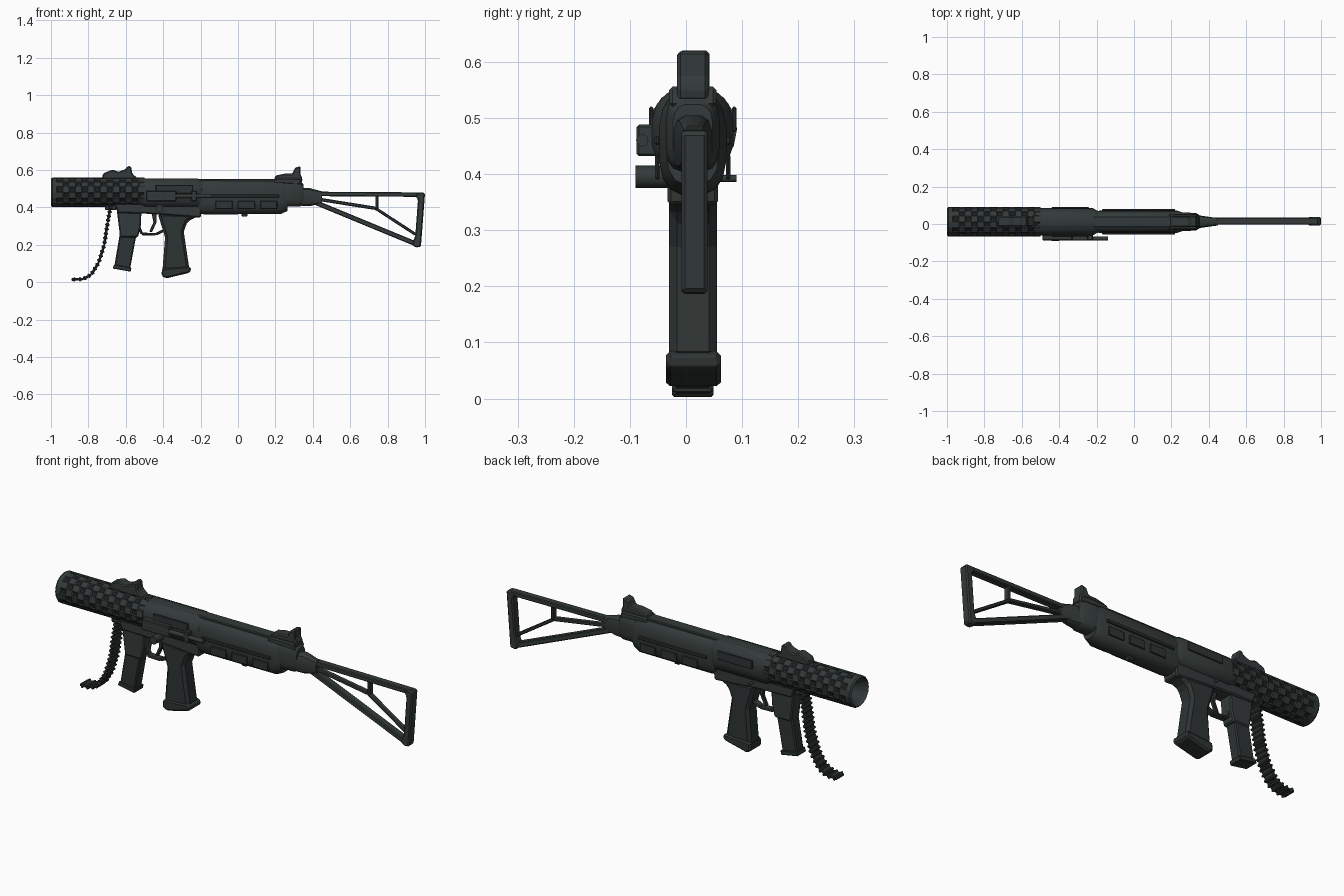
import bpy, bmesh, math
from mathutils import Vector

cube = bpy.data.objects.get("Cube")
if cube:
    bpy.data.objects.remove(cube, do_unlink=True)

MID = 0.012  # y of the long axis


def material(name, colour):
    m = bpy.data.materials.new(name)
    m.use_nodes = True
    m.diffuse_color = (*colour, 1)
    m.node_tree.nodes["Principled BSDF"].inputs["Base Color"].default_value = (*colour, 1)
    return m


gunmetal = material("gunmetal", (0.033, 0.042, 0.041))
polymer = material("dark polymer", (0.027, 0.034, 0.033))
shadow = material("recess black", (0.012, 0.015, 0.015))


def finish(name, bm, mats, bevel=0, smooth=False):
    bmesh.ops.recalc_face_normals(bm, faces=bm.faces)
    mesh = bpy.data.meshes.new(name)
    bm.to_mesh(mesh)
    bm.free()
    ob = bpy.data.objects.new(name, mesh)
    bpy.context.collection.objects.link(ob)
    for m in mats:
        mesh.materials.append(m)
    if bevel:
        mod = ob.modifiers.new("soft edges", "BEVEL")
        mod.width, mod.segments = bevel, 1
    if smooth:
        bpy.ops.object.select_all(action="DESELECT")
        ob.select_set(True)
        bpy.context.view_layer.objects.active = ob
        bpy.ops.object.shade_smooth_by_angle(angle=math.radians(35))
    return ob


def prism(name, pts, y0, y1, mat=gunmetal, bevel=0.006):
    """Side profile in x and z, extruded across y."""
    bm = bmesh.new()
    face = bm.faces.new([bm.verts.new((x, y0, z)) for x, z in pts])
    out = bmesh.ops.extrude_face_region(bm, geom=[face])["geom"]
    bmesh.ops.translate(bm, vec=(0, y1 - y0, 0),
                        verts=[v for v in out if isinstance(v, bmesh.types.BMVert)])
    return finish(name, bm, [mat], bevel)


def box(name, x0, x1, y0, y1, z0, z1, mat=gunmetal, bevel=0.004):
    return prism(name, [(x0, z0), (x1, z0), (x1, z1), (x0, z1)], y0, y1, mat, bevel)


def bar(name, a, b, thick, y0, y1, mat=gunmetal):
    """Flat bar between two side-view points."""
    a, b = Vector(a), Vector(b)
    d = (b - a).normalized() * thick / 2
    n = Vector((-d.y, d.x))
    return prism(name, [a - n, b - n, b + n, a + n], y0, y1, mat, 0.004)


def loft(name, sections, sides=16, mat=gunmetal, power=1, smooth=True):
    """Rings along x, each (x, centre z, half width, half height)."""
    bm = bmesh.new()
    rings = []
    for x, zc, ry, rz in sections:
        ring = []
        for i in range(sides):
            t = math.tau * (i + 0.5) / sides
            c, s = math.cos(t), math.sin(t)
            ring.append(bm.verts.new((x, MID + ry * math.copysign(abs(c) ** power, c),
                                      zc + rz * math.copysign(abs(s) ** power, s))))
        rings.append(ring)
    for a, b in zip(rings, rings[1:]):
        for i in range(sides):
            j = (i + 1) % sides
            bm.faces.new((a[i], a[j], b[j], b[i]))
    bm.faces.new(rings[0])
    bm.faces.new(rings[-1])
    return finish(name, bm, [mat], 0, smooth)


def rod(name, a, b, radius, mat=gunmetal, sides=12):
    a, b = Vector(a), Vector(b)
    bm = bmesh.new()
    bmesh.ops.create_cone(bm, cap_ends=True, segments=sides, radius1=radius,
                          radius2=radius, depth=(b - a).length)
    turn = (b - a).to_track_quat("Z", "Y").to_matrix()
    bmesh.ops.rotate(bm, matrix=turn, verts=bm.verts)
    bmesh.ops.translate(bm, vec=(a + b) / 2, verts=bm.verts)
    return finish(name, bm, [mat], 0, True)


# Perforated shroud with an open muzzle
def shroud():
    bm = bmesh.new()
    sides, steps, radius = 16, 14, 0.079
    def ring(x, r):
        return [bm.verts.new((x, MID + r * math.cos(math.tau * i / sides),
                              0.48 + r * math.sin(math.tau * i / sides))) for i in range(sides)]
    rings = [ring(-0.94, 0.03), ring(-0.985, 0.066), ring(-1, 0.072), ring(-0.992, radius)]
    rings += [ring(-0.97 + 0.47 * k / steps, radius) for k in range(steps + 1)]
    vents = []
    for k, (a, b) in enumerate(zip(rings, rings[1:])):
        for i in range(sides):
            j = (i + 1) % sides
            f = bm.faces.new((a[i], a[j], b[j], b[i]))
            if k > 3 and (i + k) % 2:
                vents.append(f)
    bore = bm.faces.new(rings[0])
    bore.material_index = 1
    bm.faces.new(rings[-1])
    bmesh.ops.recalc_face_normals(bm, faces=bm.faces)
    bmesh.ops.inset_individual(bm, faces=vents, thickness=0.008, depth=-0.004)
    for f in vents:
        f.material_index = 1
    finish("barrel_shroud", bm, [gunmetal, shadow])


shroud()

# Receiver, handguard and rear block
loft("front_receiver", [(-0.53, 0.48, 0.07, 0.07), (-0.5, 0.475, 0.074, 0.08),
                        (-0.22, 0.475, 0.074, 0.08), (-0.19, 0.47, 0.056, 0.08)], power=0.8)
loft("rear_receiver", [(-0.21, 0.455, 0.056, 0.088), (-0.18, 0.455, 0.061, 0.094),
                       (0.23, 0.455, 0.061, 0.092), (0.265, 0.46, 0.048, 0.08)], power=0.7)
loft("end_collar", [(0.25, 0.473, 0.05, 0.07), (0.33, 0.473, 0.048, 0.07),
                    (0.35, 0.47, 0.036, 0.055)], power=0.6)
box("top_rail", -0.5, 0.26, MID - 0.03, MID + 0.03, 0.53, 0.552)
prism("lower_receiver", [(-0.66, 0.42), (-0.64, 0.37), (-0.46, 0.365), (-0.2, 0.345),
                         (-0.19, 0.42)], MID - 0.045, MID + 0.045)
for side in (-1, 1):
    y = MID + side * 0.063
    box("side_rib", -0.17, 0.22, y - 0.005, y + 0.005, 0.452, 0.468, polymer, 0.003)
    for x in (-0.12, 0.0, 0.12):
        box("side_panel", x, x + 0.09, y - 0.004, y + 0.004, 0.39, 0.435, polymer, 0.003)
    box("ejection_panel", -0.44, -0.24, MID + side * 0.074 - 0.004,
        MID + side * 0.074 + 0.004, 0.475, 0.52, polymer, 0.003)
box("bottom_lug", 0.02, 0.05, MID - 0.015, MID + 0.015, 0.35, 0.37)

# Sights
prism("front_sight", [(-0.73, 0.55), (-0.72, 0.582), (-0.67, 0.602), (-0.64, 0.59),
                      (-0.6, 0.605), (-0.592, 0.62), (-0.572, 0.62), (-0.565, 0.58),
                      (-0.53, 0.55)], MID - 0.025, MID + 0.03)
prism("rear_sight", [(0.19, 0.54), (0.2, 0.57), (0.25, 0.58), (0.29, 0.58), (0.305, 0.612),
                     (0.335, 0.62), (0.335, 0.575), (0.345, 0.555), (0.34, 0.53)],
      MID - 0.028, MID + 0.028)
prism("sight_base", [(0.18, 0.53), (0.2, 0.556), (0.33, 0.556), (0.345, 0.52)],
      MID - 0.042, MID + 0.042)

# Grip with flared foot
prism("grip", [(-0.43, 0.37), (-0.39, 0.24), (-0.405, 0.05), (-0.26, 0.07), (-0.29, 0.27),
               (-0.27, 0.325), (-0.2, 0.36)], MID - 0.042, MID + 0.043, polymer, 0.014)
prism("grip_foot", [(-0.405, 0.075), (-0.41, 0.035), (-0.385, 0.02), (-0.26, 0.05),
                    (-0.248, 0.065), (-0.26, 0.085)], MID - 0.048, MID + 0.05, polymer, 0.008)

# Magazine and its well
prism("magazine_well", [(-0.65, 0.4), (-0.63, 0.24), (-0.535, 0.24), (-0.52, 0.3),
                        (-0.515, 0.4)], MID - 0.036, MID + 0.036)
prism("magazine", [(-0.63, 0.27), (-0.662, 0.082), (-0.578, 0.066), (-0.54, 0.27)],
      MID - 0.03, MID + 0.03, polymer)
prism("magazine_foot", [(-0.662, 0.095), (-0.67, 0.073), (-0.574, 0.056), (-0.57, 0.078)],
      MID - 0.036, MID + 0.036, polymer, 0.003)

# Trigger and guard
guard = [(-0.53, 0.3), (-0.515, 0.258), (-0.44, 0.256), (-0.4, 0.275)]
for a, b in zip(guard, guard[1:]):
    bar("trigger_guard", a, b, 0.014, MID - 0.018, MID + 0.018)
prism("trigger", [(-0.465, 0.38), (-0.452, 0.32), (-0.475, 0.27), (-0.46, 0.268),
                  (-0.435, 0.32), (-0.435, 0.38)], MID - 0.01, MID + 0.01, polymer, 0.003)

# Side lever, cross pin and knob
rod("lever_rod", (-0.48, -0.078, 0.46), (-0.14, -0.078, 0.46), 0.011)
for x0, x1 in ((-0.49, -0.33), (-0.25, -0.22)):
    box("lever_block", x0, x1, -0.088, -0.05, 0.432, 0.488)
rod("selector_knob", (-0.42, -0.09, 0.395), (-0.42, -0.03, 0.395), 0.02)
rod("cross_pin", (-0.42, 0.03, 0.392), (-0.42, 0.09, 0.392), 0.006)

# Folding skeleton stock
loft("stock_socket", [(0.34, 0.455, 0.036, 0.05), (0.38, 0.455, 0.03, 0.05),
                      (0.45, 0.453, 0.02, 0.033)], sides=12, power=0.6)
S0, S1 = MID - 0.016, MID + 0.022
bar("stock_top_bar", (0.4, 0.472), (0.985, 0.468), 0.024, S0, S1)
bar("stock_lower_bar", (0.4, 0.432), (0.95, 0.205), 0.026, S0, S1)
bar("stock_inner_bar", (0.42, 0.445), (0.735, 0.395), 0.018, S0 + 0.006, S1 - 0.006)
bar("stock_upright", (0.742, 0.47), (0.742, 0.39), 0.016, S0 + 0.004, S1 - 0.004)
bar("stock_brace", (0.735, 0.395), (0.95, 0.255), 0.016, S0 + 0.006, S1 - 0.006)
prism("butt_plate", [(0.93, 0.2), (0.95, 0.185), (0.978, 0.19), (1.0, 0.475), (0.985, 0.48),
                     (0.945, 0.47), (0.962, 0.44), (0.948, 0.25)], S0 - 0.004, S1 + 0.004)

# Hanging ribbed strap
strap = [Vector(p) for p in ((-0.68, 0.41), (-0.697, 0.32), (-0.715, 0.2), (-0.745, 0.105),
                             (-0.785, 0.04), (-0.83, 0.016), (-0.89, 0.014))]
for a, b in zip(strap, strap[1:]):
    bar("strap", a, b, 0.014, MID - 0.032, MID + 0.032, polymer)
    ribs = max(2, round((b - a).length / 0.026))
    for k in range(ribs):
        p = a.lerp(b, (k + 0.5) / ribs)
        d = (b - a).normalized() * 0.006
        bar("strap_rib", p - d, p + d, 0.024, MID - 0.037, MID + 0.037)
box("strap_mount", -0.71, -0.65, MID - 0.03, MID + 0.03, 0.385, 0.42)
